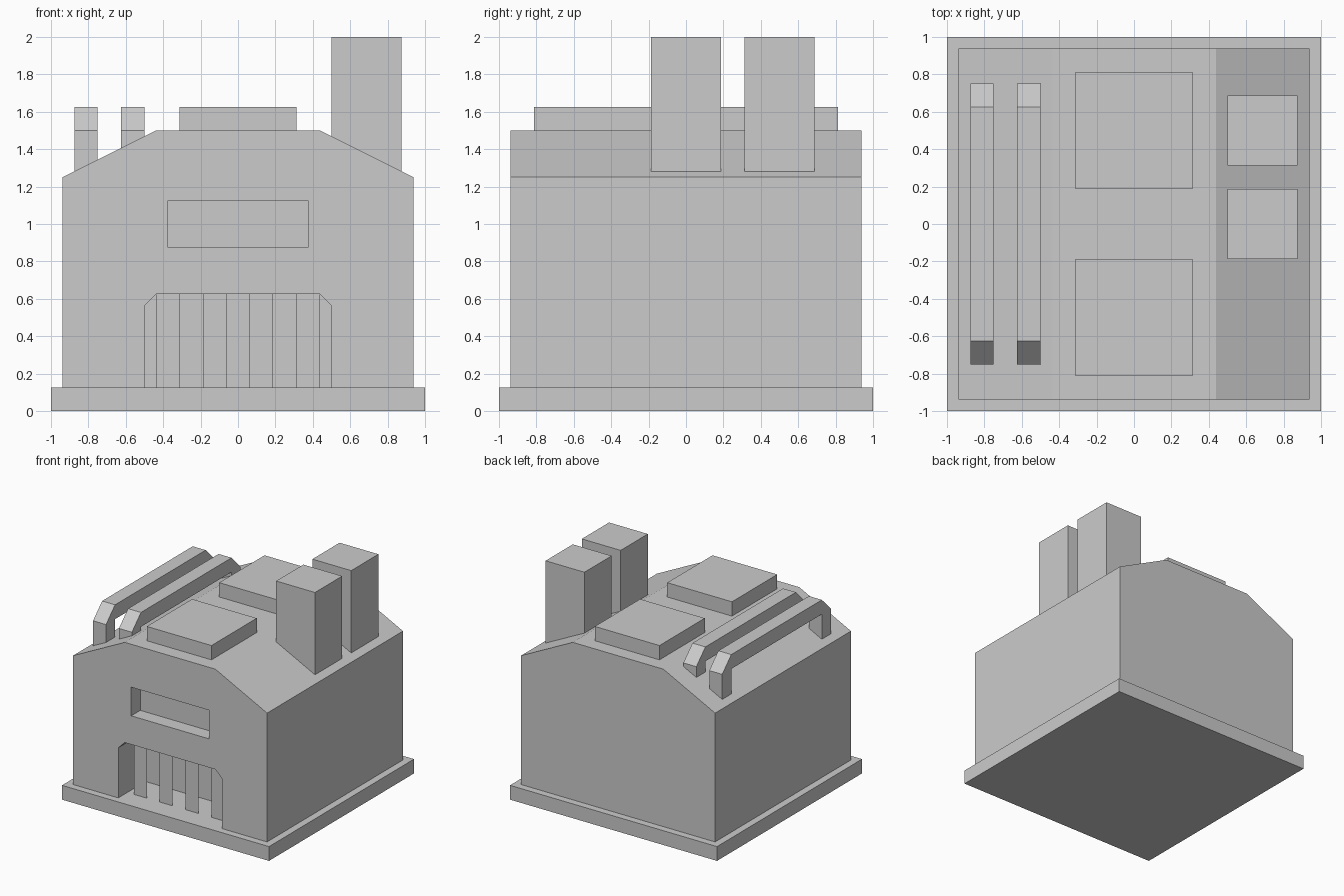
import bpy

if "Cube" in bpy.data.objects:
    bpy.data.objects.remove(bpy.data.objects["Cube"])

def mesh_object(name, verts, faces):
    me = bpy.data.meshes.new(name)
    me.from_pydata(verts, [], faces)
    me.update()
    ob = bpy.data.objects.new(name, me)
    bpy.context.collection.objects.link(ob)
    return ob

def prism(name, profile, lo, hi, axis):
    """Extrude a counter-clockwise 2D profile (x,z along y, or y,z along x)."""
    n = len(profile)
    if axis == 'Y':
        verts = [(a, t, b) for t in (lo, hi) for a, b in profile]
    else:
        verts = [(t, a, b) for t in (hi, lo) for a, b in profile]
    faces = [tuple(range(n)), tuple(reversed(range(n, 2 * n)))]
    faces += [(i, i + n, (i + 1) % n + n, (i + 1) % n) for i in range(n)]
    return mesh_object(name, verts, faces)

def box(name, x, y, z):
    return prism(name, [(x[0], z[0]), (x[1], z[0]), (x[1], z[1]), (x[0], z[1])],
                 y[0], y[1], 'Y')

def cut(target, cutter):
    cutter.hide_render = True
    mod = target.modifiers.new("opening", 'BOOLEAN')
    mod.operation, mod.solver, mod.object = 'DIFFERENCE', 'EXACT', cutter
    bpy.context.view_layer.objects.active = target
    bpy.ops.object.modifier_apply(modifier=mod.name)
    bpy.data.objects.remove(cutter)

W = 0.9375
FRONT = -W

# Base slab
box("base_slab", (-1, 1), (-1, 1), (0, 0.125))

# Building body with sloped roof shoulders
body = prism("building_body", [(-W, 0.125), (W, 0.125), (W, 1.25), (0.4375, 1.5),
                               (-0.4375, 1.5), (-W, 1.25)], -W, W, 'Y')

# Doorway with clipped top corners, and window recess
cut(body, prism("doorway_cutter", [(-0.5, 0.05), (0.5, 0.05), (0.5, 0.5625), (0.4375, 0.625),
                                   (-0.4375, 0.625), (-0.5, 0.5625)],
                FRONT - 0.1, FRONT + 0.375, 'Y'))
cut(body, box("window_cutter", (-0.375, 0.375), (FRONT - 0.1, FRONT + 0.125), (0.875, 1.125)))

# Flat door slats set back in the doorway
for i in range(4):
    x, y = -0.4375 + 0.25 * i, FRONT + 0.125
    mesh_object(f"door_slat_{i + 1}",
                [(x, y, 0.125), (x + 0.125, y, 0.125), (x + 0.125, y, 0.625), (x, y, 0.625)],
                [(0, 1, 2, 3)])

# Roof hatches
for name, y in (("front", -0.5), ("back", 0.5)):
    box(f"roof_hatch_{name}", (-0.3125, 0.3125), (y - 0.3125, y + 0.3125), (1.5, 1.625))

# Chimneys, sunk into the right roof slope
for name, y in (("front", 0.0), ("back", 0.5)):
    box(f"chimney_{name}", (0.5, 0.875), (y - 0.1875, y + 0.1875), (1.25, 2.0))

# Roof pipes, legs sunk into the left roof slope
for name, x, foot in (("outer", -0.875, 1.25), ("inner", -0.625, 1.375)):
    half = [(0.625, 1.5), (0.625, foot), (0.75, foot), (0.75, 1.5), (0.625, 1.625)]
    mirrored = [(-y, z) for y, z in reversed(half)]
    prism(f"roof_pipe_{name}", half + mirrored, x, x + 0.125, 'X')
